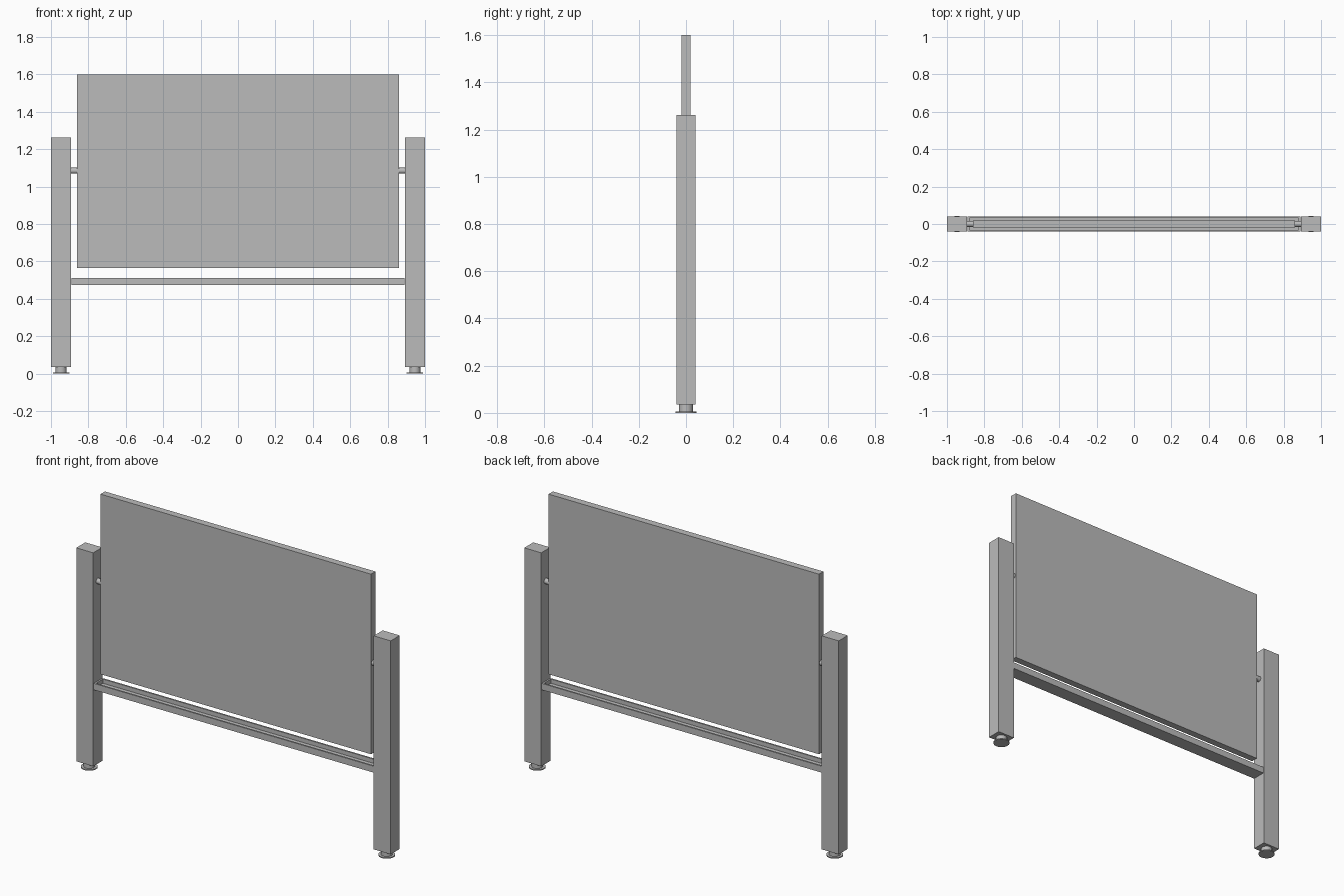
import bpy
import bmesh
from mathutils import Matrix, Vector

cube = bpy.data.objects.get("Cube")
if cube:
    bpy.data.objects.remove(cube, do_unlink=True)

grey = bpy.data.materials.new("light grey")
grey.use_nodes = True
COLOUR = (0.5, 0.5, 0.5, 1)
grey.diffuse_color = COLOUR
grey.node_tree.nodes["Principled BSDF"].inputs["Base Color"].default_value = COLOUR


def finish(name, bm):
    bmesh.ops.recalc_face_normals(bm, faces=bm.faces)
    mesh = bpy.data.meshes.new(name)
    bm.to_mesh(mesh)
    bm.free()
    mesh.materials.append(grey)
    obj = bpy.data.objects.new(name, mesh)
    bpy.context.collection.objects.link(obj)
    return obj


def box_mesh(low, high):
    low, high = Vector(low), Vector(high)
    bm = bmesh.new()
    bmesh.ops.create_cube(bm, size=1, matrix=Matrix.Translation((low + high) / 2)
                          @ Matrix.Diagonal((*(high - low), 1)))
    return bm


def cylinder(name, radius, start, end, sides):
    """Straight cylinder running between two points."""
    start, end = Vector(start), Vector(end)
    axis = end - start
    turn = axis.to_track_quat('Z', 'Y').to_matrix().to_4x4()
    bm = bmesh.new()
    bmesh.ops.create_cone(bm, cap_ends=True, segments=sides, radius1=radius, radius2=radius,
                          depth=axis.length, matrix=Matrix.Translation((start + end) / 2) @ turn)
    obj = finish(name, bm)
    bpy.ops.object.select_all(action='DESELECT')
    obj.select_set(True)
    bpy.context.view_layer.objects.active = obj
    bpy.ops.object.shade_smooth_by_angle()


# Tilting board
finish("board", box_mesh((-0.86, -0.02, 0.565), (0.86, 0.02, 1.6)))

# Tray with a rim around a sunken floor
bm = box_mesh((-0.89, -0.04, 0.475), (0.89, 0.04, 0.512))
bm.normal_update()
top = max(bm.faces, key=lambda f: f.calc_center_median().z)
bmesh.ops.inset_region(bm, faces=[top], thickness=0.013)
floor = bmesh.ops.extrude_discrete_faces(bm, faces=[top])["faces"][0]
bmesh.ops.translate(bm, verts=floor.verts, vec=(0, 0, -0.024))
finish("tray", bm)

# Posts, pivot pins and levelling feet on both sides
for side, s in (("left", 1), ("right", -1)):
    finish(side + "_post", box_mesh((min(s, s * 0.892), -0.041, 0.035),
                                    (max(s, s * 0.892), 0.041, 1.262)))
    cylinder(side + "_pivot_pin", 0.016, (s * 0.855, 0, 1.085), (s * 0.895, 0, 1.085), 16)
    x = s * 0.946
    cylinder(side + "_foot_stem", 0.03, (x, 0, 0.004), (x, 0, 0.04), 16)
    cylinder(side + "_foot_pad", 0.044, (x, 0, 0), (x, 0, 0.006), 24)
